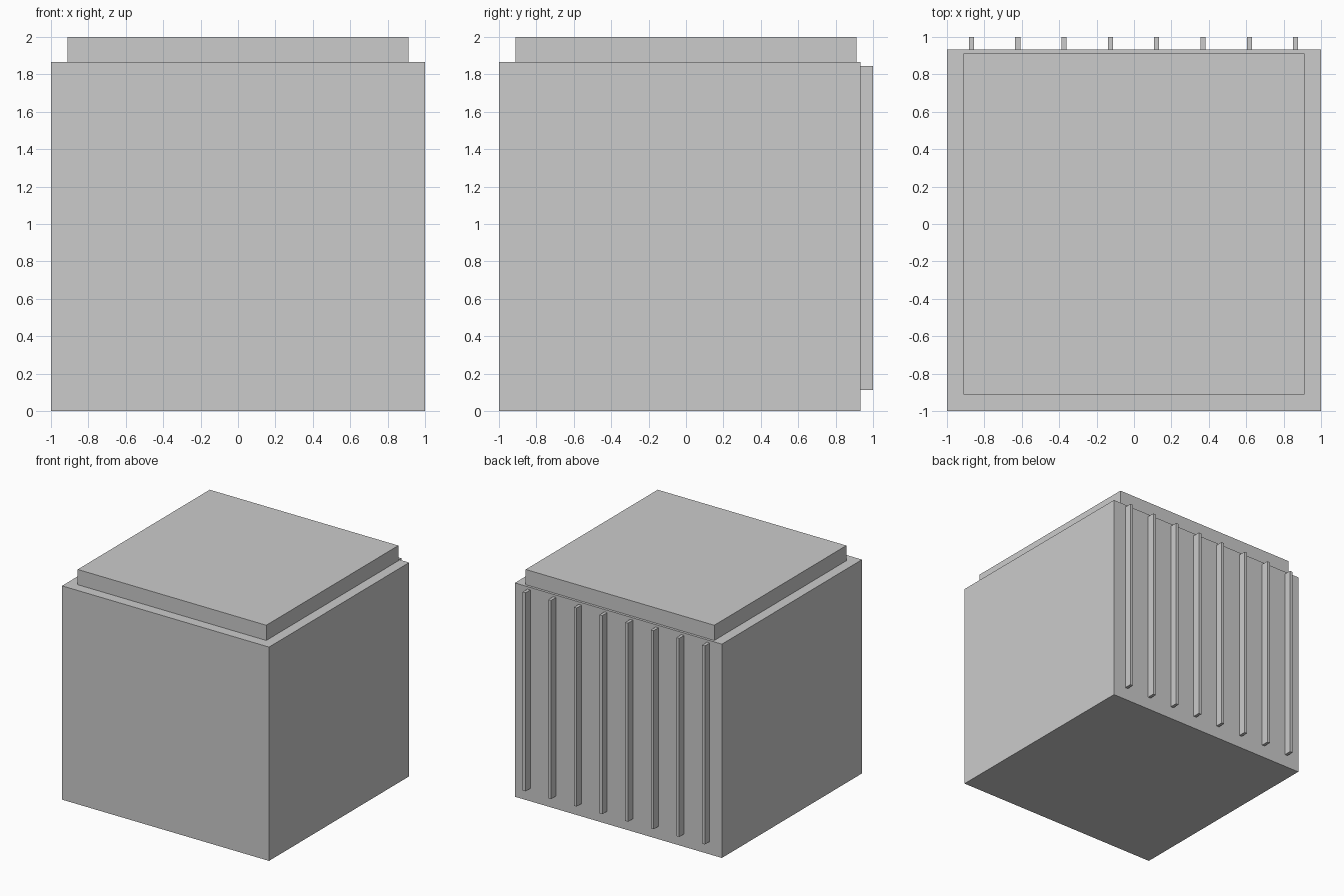
import bpy

if "Cube" in bpy.data.objects:
    bpy.data.objects.remove(bpy.data.objects["Cube"])


def box(name, lo, hi):
    """Axis-aligned box between two corners."""
    bpy.ops.mesh.primitive_cube_add(size=1, location=[(a + b) / 2 for a, b in zip(lo, hi)])
    obj = bpy.context.object
    obj.name = name
    obj.scale = [b - a for a, b in zip(lo, hi)]
    bpy.ops.object.transform_apply(location=False, rotation=False, scale=True)
    return obj


BACK = 0.933   # rear face of the cabinet
TOP = 1.867    # top face of the cabinet

# Main cabinet and raised top panel
box("cabinet_body", (-1, -1, 0), (1, BACK, TOP))
box("top_panel", (-0.911, -0.911, TOP), (0.911, 0.911, 2))

# Row of vertical cooling fins on the back
FINS, FIRST, LAST, WIDTH = 8, -0.869, 0.864, 0.027
for i in range(FINS):
    x = FIRST + (LAST - FIRST) * i / (FINS - 1)
    box(f"back_fin_{i + 1}", (x - WIDTH / 2, BACK, 0.112), (x + WIDTH / 2, 1, 1.846))
